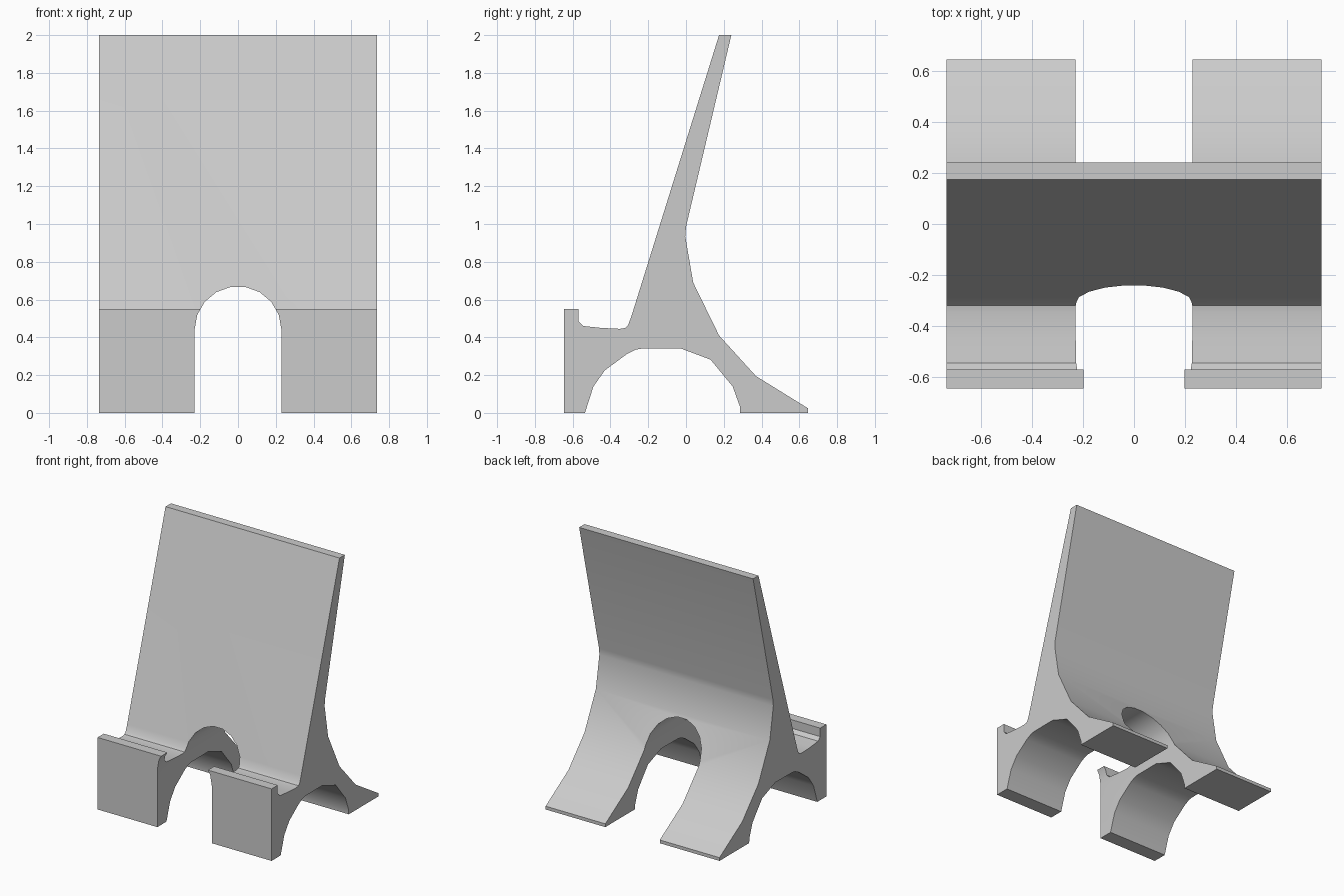
import bpy, bmesh
from math import sin, cos, radians

cube = bpy.data.objects.get("Cube")
if cube:
    bpy.data.objects.remove(cube, do_unlink=True)

HALF_WIDTH = 0.735

grey = bpy.data.materials.new("plain grey")
grey.use_nodes = True
colour = (0.6, 0.6, 0.6, 1)
grey.diffuse_color = colour
grey.node_tree.nodes["Principled BSDF"].inputs["Base Color"].default_value = colour


def extrude_outline(name, points, offset):
    """Make a solid prism from an outline of 3D points swept by offset."""
    bm = bmesh.new()
    face = bm.faces.new([bm.verts.new(p) for p in points])
    swept = bmesh.ops.extrude_face_region(bm, geom=[face])["geom"]
    bmesh.ops.translate(bm, vec=offset,
                        verts=[v for v in swept if isinstance(v, bmesh.types.BMVert)])
    bmesh.ops.recalc_face_normals(bm, faces=bm.faces)
    mesh = bpy.data.meshes.new(name)
    bm.to_mesh(mesh)
    bm.free()
    mesh.materials.append(grey)
    obj = bpy.data.objects.new(name, mesh)
    bpy.context.collection.objects.link(obj)
    return obj


# Side outline (y, z), one group per feature
front_lip = [(-0.645, 0), (-0.645, 0.55), (-0.57, 0.55), (-0.57, 0.485)]
tray = [(-0.545, 0.46), (-0.45, 0.45), (-0.35, 0.445), (-0.32, 0.45),
        (-0.305, 0.468), (-0.288, 0.515)]
back_rest = [(0.175, 2), (0.24, 2), (0.0, 0.985), (-0.004, 0.935)]
rear_leg = [(0.038, 0.69), (0.175, 0.41), (0.37, 0.195), (0.645, 0.025),
            (0.645, 0), (0.287, 0)]
under_arch = [(0.285, 0.035), (0.247, 0.14), (0.13, 0.282), (-0.03, 0.342),
              (-0.235, 0.34), (-0.265, 0.335), (-0.315, 0.31),
              (-0.43, 0.225), (-0.49, 0.14), (-0.535, 0)]
outline = front_lip + tray + back_rest + rear_leg + under_arch
stand = extrude_outline("tablet_stand", [(-HALF_WIDTH, y, z) for y, z in outline],
                        (2 * HALF_WIDTH, 0, 0))

# Round-topped opening from front to back
radius, spring = 0.23, 0.44
arch = [(radius, -0.1), *[(radius * cos(radians(a)), spring + radius * sin(radians(a)))
                          for a in range(0, 181, 20)], (-radius, -0.1)]
cutter = extrude_outline("opening_cutter", [(x, -1, z) for x, z in arch], (0, 2, 0))
cut = stand.modifiers.new("opening", "BOOLEAN")
cut.operation = "DIFFERENCE"
cut.solver = "EXACT"
cut.object = cutter

bpy.ops.object.select_all(action="DESELECT")
stand.select_set(True)
bpy.context.view_layer.objects.active = stand
bpy.ops.object.modifier_apply(modifier=cut.name)
bpy.data.objects.remove(cutter, do_unlink=True)
bpy.ops.object.shade_smooth_by_angle(angle=radians(35))
